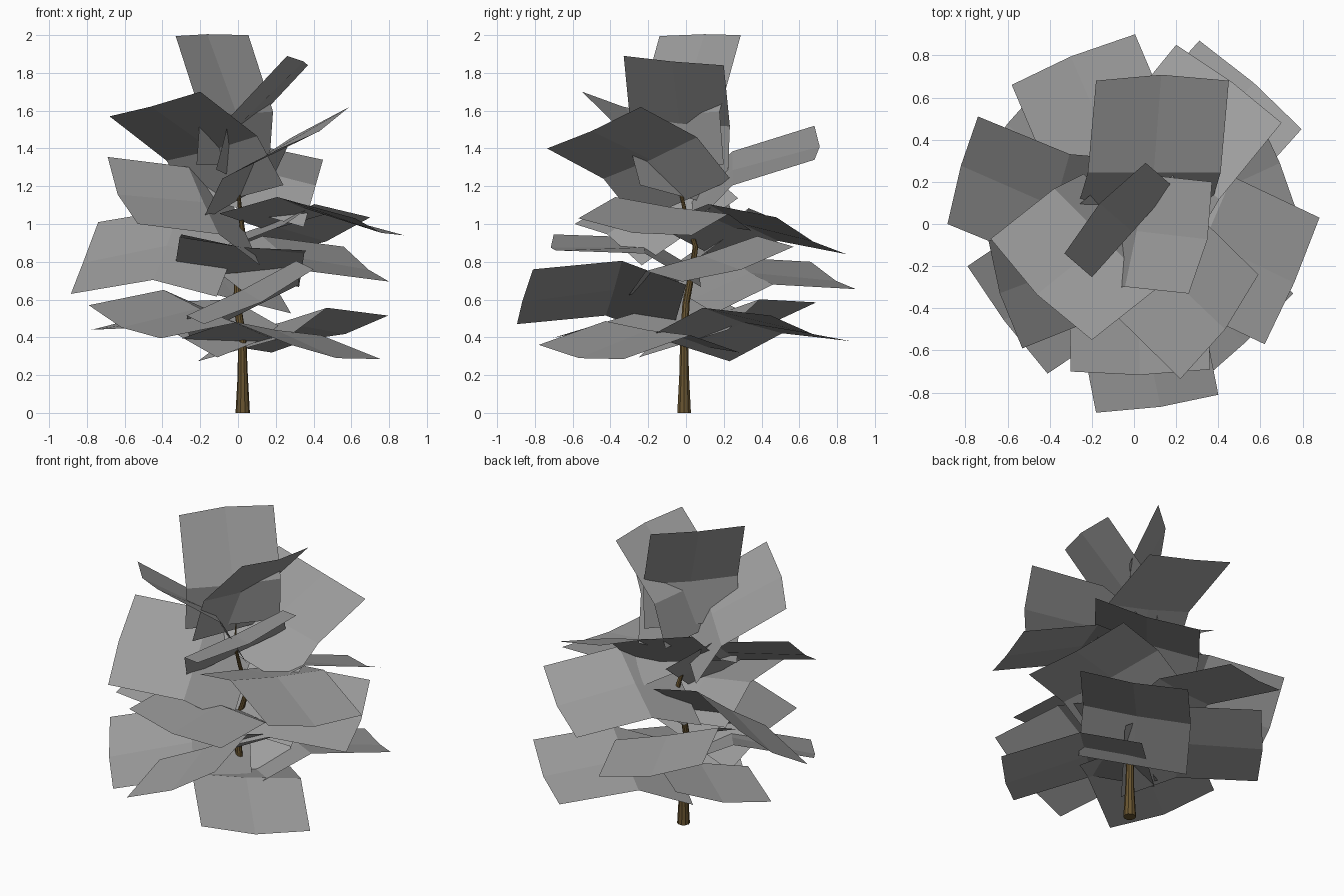
import bpy
import math
from mathutils import Vector

if "Cube" in bpy.data.objects:
    bpy.data.objects.remove(bpy.data.objects["Cube"], do_unlink=True)


def material(name, rgb):
    mat = bpy.data.materials.new(name)
    mat.use_nodes = True
    mat.diffuse_color = (*rgb, 1)
    mat.node_tree.nodes["Principled BSDF"].inputs["Base Color"].default_value = (*rgb, 1)
    return mat


leaf_grey = material("leaf grey", (0.34, 0.34, 0.34))
bark_brown = material("bark brown", (0.14, 0.09, 0.03))


def mesh_object(name, verts, faces, mat):
    mesh = bpy.data.meshes.new(name)
    mesh.from_pydata(verts, [], faces)
    mesh.materials.append(mat)
    obj = bpy.data.objects.new(name, mesh)
    bpy.context.collection.objects.link(obj)
    return obj


BEND = 29


def frond(name, corner_a, corner_b, pitch):
    """Creased sheet: its tip edge runs between two corners, and it bends down to the trunk."""
    a, b = Vector(corner_a), Vector(corner_b)
    tip, half = (a + b) / 2, (b - a) / 2
    # higher fronds are shorter
    inner, outer = 0.40 - 0.06 * tip.z, 0.50 - 0.03 * tip.z
    out = Vector((half.y, -half.x, 0)).normalized()
    if out.dot(tip) < 0:
        out = -out
    if out.cross(half).z < 0:
        half = -half
    up = out.cross(half).normalized()

    def slope(angle):
        t = math.radians(angle)
        return out * math.cos(t) + up * math.sin(t)

    fold = tip - slope(pitch) * outer
    base = fold - slope(pitch + BEND) * inner
    crease = (Vector(), up * -0.01, slope(pitch - 55) * 0.035)
    verts = []
    for row, shift in zip((base, fold, tip), crease):
        verts += [row - half, row + shift, row + half]
    # wound so that the front side turns upward
    faces = [(i, i + 3, i + 4, i + 1) for i in (0, 1, 3, 4)]
    mesh_object(name, verts, faces, leaf_grey)


# Fronds from the lowest to the crown: two tip corners and outer pitch in degrees
fronds = [
    ((.755, -.33, .285), (.28, -.78, .36), -15),
    ((-.775, .22, .44), (-.41, .69, .585), -2),
    ((-.79, -.20, .57), (-.41, -.71, .395), -10),
    ((.795, .45, .515), (.31, .87, .38), -5),
    ((-.18, -.895, .47), (.40, -.81, .76), -6),
    ((-.58, .66, .80), (.005, .90, .655), -3),
    ((.56, .57, .88), (.80, -.02, .695), -7),
    ((-.885, 0, .63), (-.74, .51, 1.01), -11),
    ((-.30, -.70, .945), (.36, -.69, .86), 2),
    ((.70, .48, 1.035), (.20, .85, .84), -9),
    ((.88, .03, .94), (.62, -.57, 1.03), -14),
    ((-.69, -.08, 1.355), (-.53, -.59, 1.0), 8),
    ((-.18, .68, 1.52), (.45, .68, 1.34), 18),
    ((.59, -.24, 1.62), (.22, -.735, 1.40), 22),
    ((-.68, -.07, 1.57), (-.20, -.55, 1.70), 32),
    ((.26, -.33, 1.89), (.37, .20, 1.84), 47),
    ((-.33, -.14, 1.995), (.055, .29, 2.0), 67),
]
for number, (a, b, pitch) in enumerate(fronds, 1):
    frond(f"frond_{number}", a, b, pitch)

# Crooked tapering trunk: centre and radius of each ring
SIDES = 10
rings = [
    (.025, -.01, 0, .038), (.025, -.01, .2, .027), (.022, -.01, .4, .022),
    (-.005, 0, .58, .02), (0, .03, .74, .018), (.035, .05, .88, .015),
    (.015, 0, 1.04, .012), (0, -.03, 1.18, .009), (0, -.02, 1.32, .004),
]
verts = []
for x, y, z, r in rings:
    for k in range(SIDES):
        t = math.tau * k / SIDES
        verts.append((x + r * math.cos(t), y + r * math.sin(t), z))
faces = [tuple(reversed(range(SIDES))),
         tuple(range(len(verts) - SIDES, len(verts)))]
for i in range(len(rings) - 1):
    for k in range(SIDES):
        n = (k + 1) % SIDES
        lo, hi = i * SIDES, (i + 1) * SIDES
        faces.append((lo + k, lo + n, hi + n, hi + k))
trunk = mesh_object("trunk", verts, faces, bark_brown)
